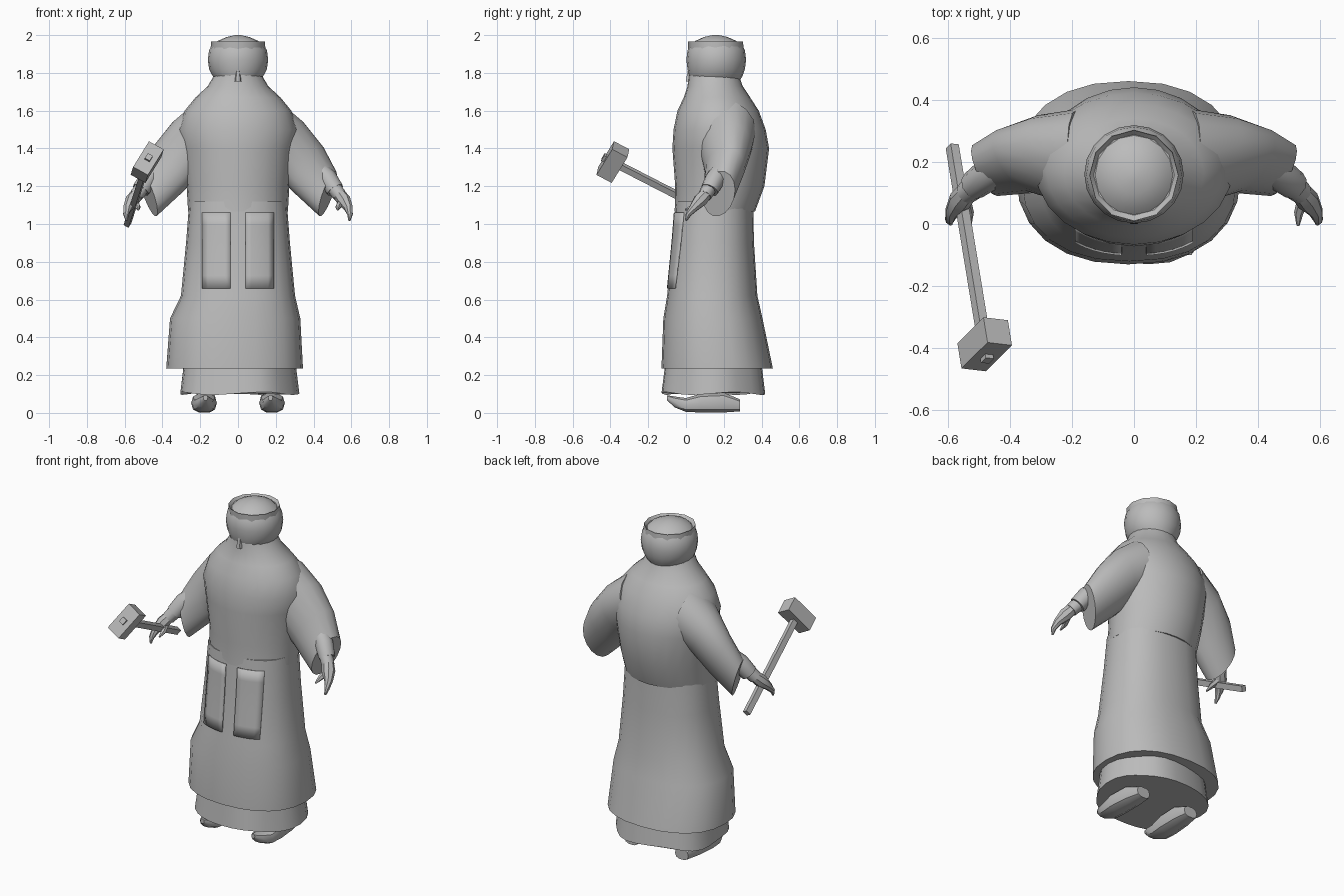
import bpy, bmesh, math
from mathutils import Vector

if "Cube" in bpy.data.objects:
    bpy.data.objects.remove(bpy.data.objects["Cube"], do_unlink=True)

grey = bpy.data.materials.new("plain_grey")
grey.use_nodes = True
grey.diffuse_color = (0.5, 0.5, 0.5, 1)
grey.node_tree.nodes["Principled BSDF"].inputs["Base Color"].default_value = (0.5, 0.5, 0.5, 1)


def finish(name, bm, angle=40):
    bmesh.ops.recalc_face_normals(bm, faces=bm.faces)
    mesh = bpy.data.meshes.new(name)
    bm.to_mesh(mesh)
    bm.free()
    obj = bpy.data.objects.new(name, mesh)
    bpy.context.collection.objects.link(obj)
    mesh.materials.append(grey)
    bpy.ops.object.select_all(action="DESELECT")
    obj.select_set(True)
    bpy.context.view_layer.objects.active = obj
    bpy.ops.object.shade_smooth_by_angle(angle=math.radians(angle))
    return obj


def loft(name, rings, sides=20, power=2.0, angle=40, warp=None):
    """Skin a row of rings, each given by centre and two half axes."""
    bm = bmesh.new()
    rows = []
    for centre, u, v in rings:
        row = []
        for i in range(sides):
            a = math.tau * i / sides
            c, s = math.cos(a), math.sin(a)
            c = math.copysign(abs(c) ** (2 / power), c)
            s = math.copysign(abs(s) ** (2 / power), s)
            p = Vector(centre) + Vector(u) * c + Vector(v) * s
            row.append(bm.verts.new(warp(p, a) if warp else p))
        rows.append(row)
    for low, high in zip(rows, rows[1:]):
        for i in range(sides):
            j = (i + 1) % sides
            bm.faces.new((low[i], low[j], high[j], high[i]))
    bm.faces.new(rows[0])
    bm.faces.new(rows[-1])
    return finish(name, bm, angle)


def level(z, rx, front, back, x=0.0):
    """Horizontal ring from its height, half width, front and back."""
    return (x, (front + back) / 2, z), (rx, 0, 0), (0, (back - front) / 2, 0)


def tube(name, points, sides=10, **kw):
    """Round limb through points given as position and radius."""
    rings = []
    for i, (p, r) in enumerate(points):
        d = Vector(points[min(i + 1, len(points) - 1)][0]) - Vector(points[max(i - 1, 0)][0])
        u = d.cross(Vector((0, 0, 1))).normalized()
        rings.append((p, u * r, u.cross(d).normalized() * r))
    return loft(name, rings, sides, **kw)


def block(name, centre, a, b, c):
    """Box from its centre and three half axes."""
    bm = bmesh.new()
    bmesh.ops.create_cube(bm, size=2)
    for v in bm.verts:
        v.co = Vector(centre) + a * v.co.x + b * v.co.y + c * v.co.z
    return finish(name, bm, 20)


# Long robe with flared hem
robe_levels = [(0.235, 0.362, -0.13, 0.46, -0.018), (0.5, 0.345, -0.12, 0.405, -0.015),
               (0.62, 0.302, -0.1, 0.378, 0), (0.9, 0.275, -0.072, 0.36, 0),
               (1.12, 0.258, -0.055, 0.355, 0)]
loft("robe", [level(*r) for r in robe_levels], 24, 2.3)


# Underskirt with a rippled hem
def ripple(p, a):
    k = 0.97 + 0.03 * math.cos(5 * a)
    z = p.z + (0.008 * math.sin(4 * a) if p.z < 0.15 else 0)
    return Vector((p.x * k, 0.145 + (p.y - 0.145) * k, z))


loft("underskirt", [level(0.103, 0.325, -0.135, 0.425), level(0.3, 0.3, -0.11, 0.4)],
     30, 2.3, warp=ripple)

# Cloak over chest, back and shoulders
loft("cloak", [level(1.065, 0.264, -0.06, 0.365), level(1.2, 0.272, -0.057, 0.415),
               level(1.4, 0.3, -0.072, 0.44), level(1.5, 0.318, -0.066, 0.422),
               level(1.6, 0.282, -0.045, 0.385), level(1.67, 0.225, -0.012, 0.34),
               level(1.73, 0.16, 0.008, 0.3), level(1.79, 0.125, 0.015, 0.28)], 24)

# Head wrap, raised cap rim and crown
loft("head_wrap", [level(1.75, 0.11, 0.03, 0.28), level(1.785, 0.135, 0.015, 0.3),
                   level(1.82, 0.153, 0.008, 0.312), level(1.87, 0.16, 0.002, 0.318),
                   level(1.92, 0.153, 0.008, 0.312), level(1.95, 0.135, 0.025, 0.295)])
loft("cap_rim", [level(1.925, 0.145, 0.012, 0.305), level(1.966, 0.143, 0.01, 0.302),
                 level(1.95, 0.13, 0.028, 0.288)], 12)
loft("crown", [level(1.94, 0.135, 0.02, 0.295), level(1.97, 0.105, 0.05, 0.265),
               level(1.99, 0.06, 0.095, 0.22), level(2.0, 0.015, 0.14, 0.175)], 16)
loft("nose", [level(1.755, 0.024, -0.004, 0.06), level(1.775, 0.02, -0.002, 0.06),
              level(1.83, 0.008, 0.01, 0.06)], 6)


# Hanging front panels that follow the robe
def robe_front(x, z):
    for lo, hi in zip(robe_levels, robe_levels[1:]):
        if lo[0] <= z <= hi[0]:
            t = (z - lo[0]) / (hi[0] - lo[0])
            w, f, b = [lo[i] + (hi[i] - lo[i]) * t for i in (1, 2, 3)]
            return (f + b) / 2 - (b - f) / 2 * (1 - abs(x / w) ** 2.3) ** (1 / 2.3)


for side, label in ((1, "left"), (-1, "right")):
    bm = bmesh.new()
    rows = []
    for j in range(7):
        z = 0.66 + 0.4 * j / 6
        xs = [side * (0.04 + 0.15 * i / 5) for i in range(6)]
        rows.append([bm.verts.new((x, robe_front(x, z) - 0.006, z)) for x in xs])
    for r, s in zip(rows, rows[1:]):
        for i in range(5):
            bm.faces.new((r[i], r[i + 1], s[i + 1], s[i]))
    panel = finish(label + "_front_panel", bm)
    panel.modifiers.new("thickness", "SOLIDIFY").thickness = 0.009

    def m(x, y, z):
        return Vector((side * x, y, z))

    # Wide sleeve
    loft(label + "_sleeve",
         [(m(0.16, 0.2, 1.49), m(0.05, 0, 0.165), m(0.02, 0.17, 0)),
          (m(0.27, 0.21, 1.41), m(0.07, 0, 0.135), m(0.04, 0.14, 0)),
          (m(0.37, 0.205, 1.29), m(0.07, 0, 0.12), m(0.05, 0.105, 0.01)),
          (m(0.475, 0.175, 1.16), m(0.035, 0, 0.118), m(0.035, 0.085, 0.02))], 16)
    # Cuff, forearm and hand
    tube(label + "_cuff", [(m(0.42, 0.19, 1.29), 0.05), (m(0.475, 0.155, 1.24), 0.053),
                           (m(0.515, 0.125, 1.18), 0.048)])
    tube(label + "_forearm", [(m(0.47, 0.15, 1.24), 0.044), (m(0.54, 0.1, 1.15), 0.037)])
    tube(label + "_hand", [(m(0.53, 0.11, 1.165), 0.033), (m(0.56, 0.075, 1.125), 0.038),
                           (m(0.585, 0.04, 1.085), 0.024), (m(0.593, 0.012, 1.05), 0.015),
                           (m(0.59, 0.0, 1.018), 0.006)], 8)
    tube(label + "_thumb", [(m(0.545, 0.08, 1.115), 0.02), (m(0.53, 0.035, 1.09), 0.015),
                            (m(0.528, -0.005, 1.075), 0.005)], 6)
    # Shoe with a curled toe
    loft(label + "_shoe",
         [((side * x, y, z), (w, 0, 0), (0, 0, h)) for x, y, z, w, h in (
             (0.17, 0.285, 0.04, 0.045, 0.033), (0.175, 0.2, 0.055, 0.062, 0.055),
             (0.18, 0.08, 0.052, 0.068, 0.052), (0.18, 0.0, 0.042, 0.06, 0.038),
             (0.175, -0.06, 0.058, 0.04, 0.03), (0.172, -0.1, 0.08, 0.012, 0.014))],
         10, 2.6)

# Hammer held in the right hand
butt, tip = Vector((-0.585, 0.25, 1.0)), Vector((-0.472, -0.44, 1.355))
along = (tip - butt).normalized()
long = Vector((0.1, 0.06, 0.17))
long = (long - along * long.dot(along)).normalized()
wide = along.cross(long)
block("hammer_handle", (butt + tip) / 2, along * (tip - butt).length / 2,
      long * 0.017, wide * 0.015)
block("hammer_head", tip - along * 0.06, along * 0.046, long * 0.09, wide * 0.045)
